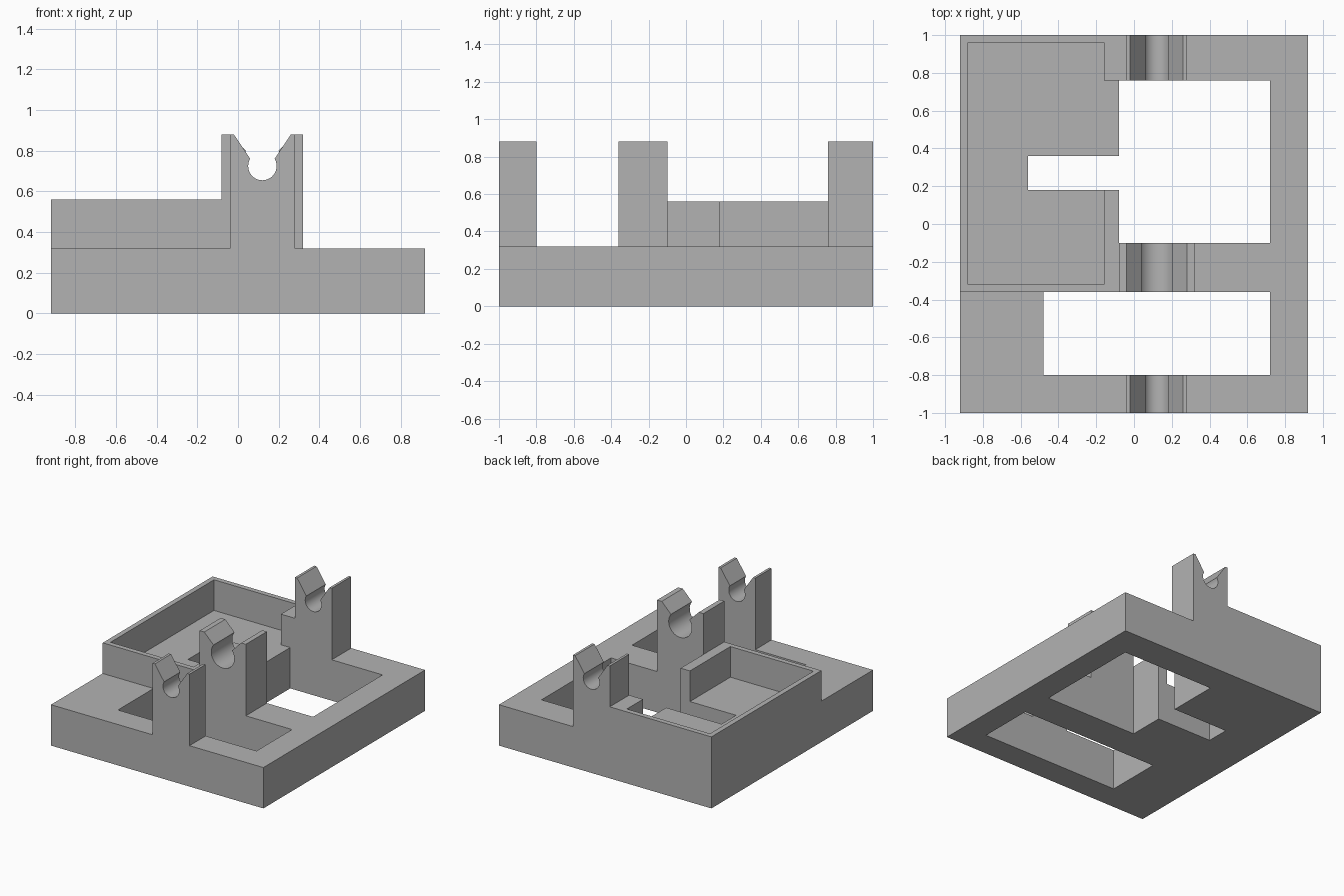
import bpy
import bmesh
import math

cube = bpy.data.objects.get("Cube")
if cube:
    bpy.data.objects.remove(cube, do_unlink=True)

grey = bpy.data.materials.new("plain grey")
grey.use_nodes = True
COLOUR = (0.45, 0.45, 0.45, 1)
grey.diffuse_color = COLOUR
grey.node_tree.nodes["Principled BSDF"].inputs["Base Color"].default_value = COLOUR

FLOOR, RIM, TOP = 0.32, 0.56, 0.88
CENTRE = 0.12


def prism(name, outline, start, depth):
    """Extrude a closed outline of 3D points built by start along depth."""
    bm = bmesh.new()
    face = bm.faces.new([bm.verts.new(start(a, b)) for a, b in outline])
    moved = bmesh.ops.extrude_face_region(bm, geom=[face])
    verts = [v for v in moved["geom"] if isinstance(v, bmesh.types.BMVert)]
    bmesh.ops.translate(bm, verts=verts, vec=depth)
    bmesh.ops.recalc_face_normals(bm, faces=bm.faces)
    mesh = bpy.data.meshes.new(name)
    bm.to_mesh(mesh)
    bm.free()
    mesh.materials.append(grey)
    obj = bpy.data.objects.new(name, mesh)
    bpy.context.collection.objects.link(obj)
    return obj


def slab(name, outline, z0, z1):
    return prism(name, outline, lambda x, y: (x, y, z0), (0, 0, z1 - z0))


def rectangle(x0, x1, y0, y1):
    return [(x0, y0), (x1, y0), (x1, y1), (x0, y1)]


def cut(target, cutter):
    mod = target.modifiers.new("cutout", "BOOLEAN")
    mod.operation = "DIFFERENCE"
    mod.solver = "EXACT"
    mod.object = cutter
    bpy.context.view_layer.update()
    graph = bpy.context.evaluated_depsgraph_get()
    mesh = bpy.data.meshes.new_from_object(target.evaluated_get(graph))
    target.modifiers.clear()
    target.data = mesh
    bpy.data.objects.remove(cutter, do_unlink=True)


# Base plate with a front window and a rear window that runs into a slot
base = slab("base_plate", rectangle(-0.92, 0.92, -1, 1), 0, FLOOR)
cut(base, slab("front_window", rectangle(-0.48, 0.72, -0.8, -0.36), -0.1, 0.5))
rear_window = [(-0.08, -0.1), (0.72, -0.1), (0.72, 0.76), (-0.08, 0.76),
               (-0.08, 0.36), (-0.56, 0.36), (-0.56, 0.18), (-0.08, 0.18)]
cut(base, slab("rear_window", rear_window, -0.1, 0.5))

# Tray wall, open beside the rear window
tray = [(-0.08, 0.18), (-0.16, 0.18), (-0.16, -0.32), (-0.88, -0.32),
        (-0.88, 0.96), (-0.16, 0.96), (-0.16, 0.76), (-0.04, 0.76),
        (-0.04, 1), (-0.92, 1), (-0.92, -0.36), (-0.08, -0.36)]
slab("tray_wall", tray, FLOOR, RIM)


# Posts with a flared mouth leading into a round seat
def post(name, y0, y1, half, mouth, throat, radius, seat_z):
    a = math.asin(throat / radius)
    steps = 24
    seat = []
    for i in range(steps + 1):
        t = a + (2 * math.pi - 2 * a) * i / steps
        seat.append((CENTRE + radius * math.sin(t), seat_z + radius * math.cos(t)))
    outline = [(CENTRE - half, FLOOR), (CENTRE + half, FLOOR),
               (CENTRE + half, TOP), (CENTRE + mouth, TOP)]
    outline += seat
    outline += [(CENTRE - mouth, TOP), (CENTRE - half, TOP)]
    obj = prism(name, outline, lambda x, z: (x, y0, z), (0, y1 - y0, 0))
    bpy.ops.object.select_all(action="DESELECT")
    obj.select_set(True)
    bpy.context.view_layer.objects.active = obj
    bpy.ops.object.shade_smooth_by_angle(angle=math.radians(25))


post("front_post", -1, -0.8, 0.16, 0.14, 0.06, 0.07, 0.725)
post("middle_post", -0.36, -0.1, 0.2, 0.16, 0.08, 0.1, 0.74)
post("rear_post", 0.76, 1, 0.16, 0.14, 0.06, 0.07, 0.725)
